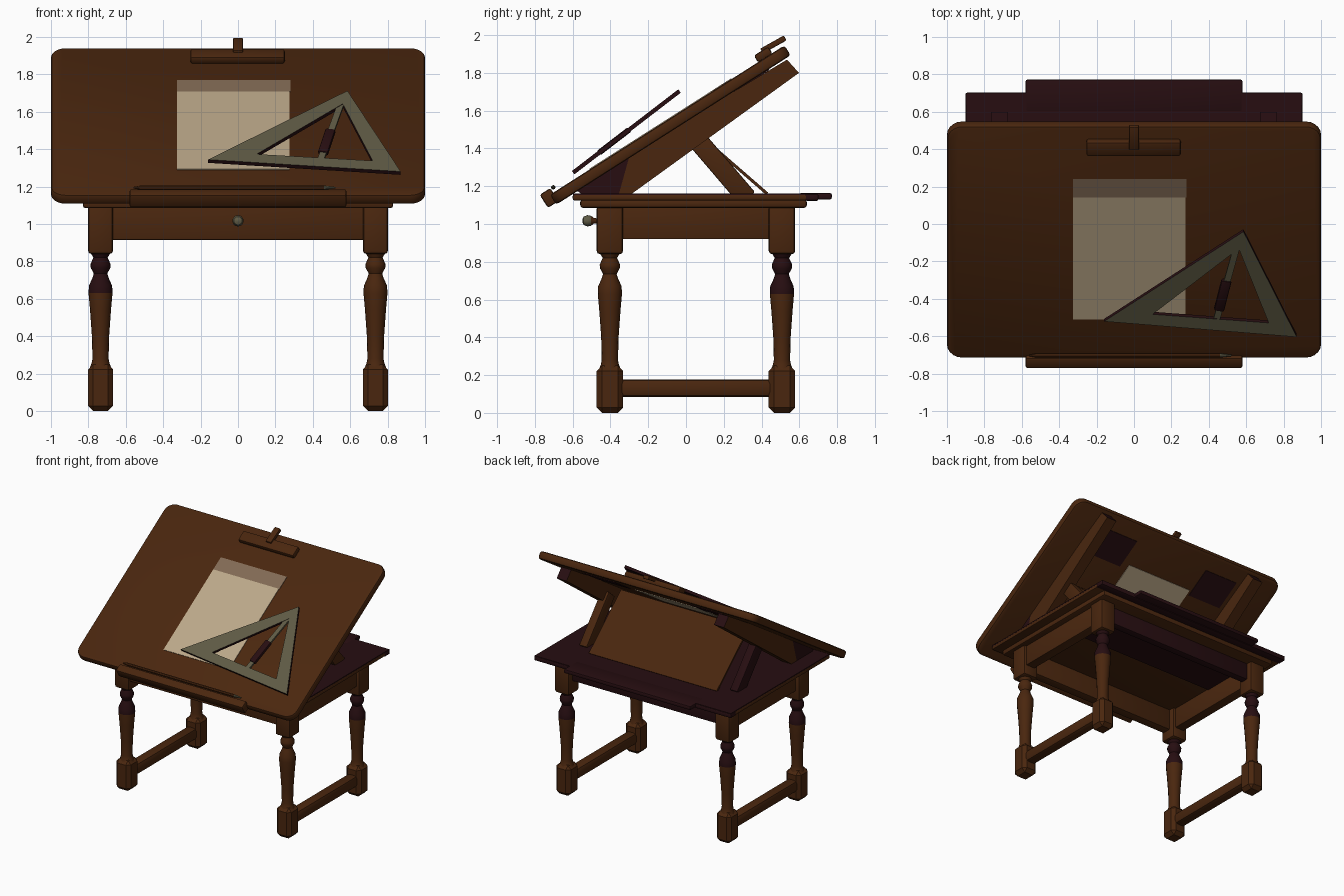
import bpy, bmesh, math
from mathutils import Matrix, Vector

cube = bpy.data.objects.get("Cube")
if cube:
    bpy.data.objects.remove(cube, do_unlink=True)


def material(name, r, g, b):
    m = bpy.data.materials.new(name)
    m.use_nodes = True
    m.diffuse_color = (r, g, b, 1)
    m.node_tree.nodes["Principled BSDF"].inputs["Base Color"].default_value = (r, g, b, 1)
    return m


WOOD = material("brown wood", 0.068, 0.0195, 0.0045)
DARK = material("dark plum wood", 0.020, 0.0042, 0.0055)
PAPER = material("cream paper", 0.50, 0.39, 0.25)
SHADE = material("tan paper band", 0.22, 0.145, 0.09)
METAL = material("grey green metal", 0.113, 0.103, 0.059)

# Frame of the tilted drawing board: x across, y up the slope, z out of the face
BOARD = Matrix.Translation((0, -0.083, 1.524)) @ Matrix.Rotation(math.radians(32.5), 4, 'X')
# Frame of the set square hovering over it
SQUARE = Matrix.Translation((0, -0.3, 1.50)) @ Matrix.Rotation(math.radians(37.5), 4, 'X')
WORLD = Matrix.Identity(4)


def finish(name, bm, mats, frame=WORLD):
    bm.transform(frame)
    bmesh.ops.recalc_face_normals(bm, faces=bm.faces)
    me = bpy.data.meshes.new(name)
    bm.to_mesh(me)
    bm.free()
    for m in mats:
        me.materials.append(m)
    ob = bpy.data.objects.new(name, me)
    bpy.context.collection.objects.link(ob)
    bpy.ops.object.select_all(action='DESELECT')
    ob.select_set(True)
    bpy.context.view_layer.objects.active = ob
    bpy.ops.object.shade_smooth_by_angle(angle=math.radians(35))
    return ob


def box(name, lo, hi, mat, bevel=0.0, frame=WORLD, segments=2):
    """Box between two corners, with softened edges."""
    lo, hi = Vector(lo), Vector(hi)
    bm = bmesh.new()
    bmesh.ops.create_cube(bm, size=1)
    bm.transform(Matrix.Translation((lo + hi) / 2) @ Matrix.Diagonal((*(hi - lo), 1)))
    if bevel:
        bmesh.ops.bevel(bm, geom=bm.edges[:], offset=bevel, segments=segments,
                        profile=0.5, affect='EDGES')
    return finish(name, bm, [mat], frame)


def beam(name, p, q, width, depth, mat, bevel=0.0):
    """Box running from p to q, its width kept along x."""
    p, q = Vector(p), Vector(q)
    z = (q - p).normalized()
    x = (Vector((1, 0, 0)) - z * z.x).normalized()
    rot = Matrix((x, z.cross(x), z)).transposed().to_4x4()
    return box(name, (-width / 2, -depth / 2, 0), (width / 2, depth / 2, (q - p).length),
               mat, bevel, Matrix.Translation(p) @ rot)


def lathe(name, profile, mats, frame, rule, steps=16):
    """Turned part from (radius, height) points around z."""
    bm = bmesh.new()
    rings = [[bm.verts.new((r * math.cos(math.tau * i / steps),
                            r * math.sin(math.tau * i / steps), h))
              for i in range(steps)] for r, h in profile]
    for a, b in zip(rings, rings[1:]):
        for i in range(steps):
            j = (i + 1) % steps
            bm.faces.new((a[i], a[j], b[j], b[i]))
    bm.faces.new(rings[0])
    bm.faces.new(rings[-1])
    for f in bm.faces:
        f.material_index = rule(f.calc_center_median())
    return finish(name, bm, mats, frame)


# Legs: chamfered foot, turned shaft, square top block
shaft = [(.062, .22), (.048, .255), (.043, .28), (.046, .40), (.056, .54), (.064, .63),
         (.062, .67), (.044, .71), (.036, .735), (.052, .765), (.054, .785), (.038, .82),
         (.05, .84), (.058, .86)]
for sx, xname in ((-1, "right"), (1, "left")):
    for y, yname in ((-0.403, "front"), (0.508, "back")):
        tag = f"{yname}_{xname}"
        at = Matrix.Translation((sx * 0.735, y, 0))
        plain = sx > 0 and y < 0
        box(f"{tag}_foot", (-.067, -.07, 0), (.067, .07, .25), WOOD, .028, at, 1)
        lathe(f"{tag}_leg", shaft, [WOOD, DARK], at,
              lambda c: int(.65 < c.z < .83 and not plain))
        box(f"{tag}_block", (-.067, -.07, .84), (.067, .07, 1.10), WOOD, .018, at)
    # Side stretcher and side apron
    x = sx * 0.735
    box(f"{xname}_stretcher", (x - .045, -.37, .085), (x + .045, .47, .178), WOOD, .025)
    box(f"{xname}_apron", (x - .035, -.36, .92), (x + .045, .46, 1.10), WOOD, .005)

# Front drawer, back apron and knob
box("drawer_front", (-.69, -.455, .915), (.69, -.38, 1.10), WOOD, .008)
box("back_apron", (-.69, .47, .95), (.69, .53, 1.10), DARK, .005)
lathe("drawer_knob", [(.012, 0), (.014, .035), (.026, .05), (.03, .07), (.022, .09), (.006, .097)],
      [WOOD, METAL], Matrix.Translation((0, -.452, 1.017)) @ Matrix.Rotation(math.pi / 2, 4, 'X'),
      lambda c: int(c.z > .05))

# Table top with moulding, dark surface and back edge, and projecting back leaf
box("table_underside", (-.72, .05, 1.077), (.72, .50, 1.086), DARK)
box("top_moulding", (-.83, -.56, 1.085), (.83, .64, 1.13), WOOD, .015)
box("table_top", (-.90, -.60, 1.125), (.90, .68, 1.156), WOOD, .01)
box("table_back_edge", (-.902, .63, 1.123), (.902, .702, 1.16), DARK, .01)
box("table_surface", (-.897, -.597, 1.154), (.897, .697, 1.162), DARK)
box("back_leaf", (-.58, .60, 1.13), (.58, .772, 1.164), DARK, .01)

# Drawing board: rounded corners first, then softened rim
bm = bmesh.new()
bmesh.ops.create_cube(bm, size=1)
bm.transform(Matrix.Diagonal((2.0, 1.472, 0.062, 1)))
corners = [e for e in bm.edges if abs(e.verts[0].co.z - e.verts[1].co.z) > .01]
bmesh.ops.bevel(bm, geom=corners, offset=.08, segments=5, profile=.5, affect='EDGES')
rim = [e for e in bm.edges if abs(e.verts[0].co.z - e.verts[1].co.z) < .001]
bmesh.ops.bevel(bm, geom=rim, offset=.016, segments=2, profile=.5, affect='EDGES')
finish("drawing_board", bm, [WOOD], BOARD)

# Rails under the board, struts beside the prop panel
rail = [(.535, 1.87), (.598, 1.80), (-.29, 1.158), (-.55, 1.158), (-.60, 1.19)]
for sx, xname in ((-1, "right"), (1, "left")):
    bm = bmesh.new()
    face = bm.faces.new([bm.verts.new((sx * .72 - .045, y, z)) for y, z in rail])
    out = bmesh.ops.extrude_face_region(bm, geom=[face])
    bmesh.ops.translate(bm, vec=(.09, 0, 0),
                        verts=[v for v in out["geom"] if isinstance(v, bmesh.types.BMVert)])
    # Dark foot of the rail and dark end grain
    bmesh.ops.bisect_plane(bm, geom=bm.verts[:] + bm.edges[:] + bm.faces[:],
                           plane_co=(0, -.33, 1.25), plane_no=(0, .9, -.25))
    for f in bm.faces:
        c = f.calc_center_median()
        f.material_index = int(c.y < -.29 or c.y > .55)
    finish(f"{xname}_rail", bm, [WOOD, DARK])
    beam(f"{xname}_strut", (sx * .69, .325, 1.135), (sx * .69, .03, 1.48), .07, .105,
         WOOD if sx > 0 else DARK, .008)
    a, b = sorted((sx * .34, sx * .64))
    box(f"{xname}_underside_patch", (a, .36, -.036), (b, .60, -.030), DARK, 0, BOARD)
beam("prop_panel", (0, .43, 1.16), (0, .01, 1.525), 1.17, .016, WOOD)

# Lower ledge with a pencil resting behind it
box("pencil_ledge", (-.58, -.782, -.022), (.58, -.715, .06), WOOD, .012, BOARD)
lathe("pencil", [(.004, -.56), (.012, -.52), (.012, .46), (.004, .52)], [WOOD, METAL],
      BOARD @ Matrix.Translation((0, -.70, .055)) @ Matrix.Rotation(math.pi / 2, 4, 'Y'),
      lambda c: int(c.z > .45), 8)

# Paper sheet with darker upper band, also showing underneath
box("paper_sheet", (-.325, -.485, .029), (.275, .288, .035), PAPER, 0, BOARD)
box("paper_band", (-.325, .288, .029), (.28, .405, .035), SHADE, 0, BOARD)
box("paper_underside", (-.32, -.05, -.036), (.275, .40, -.030), PAPER, 0, BOARD)

# Paper clip: bar and upright tab
box("clip_bar", (-.255, .57, .028), (.25, .66, .072), WOOD, .012, BOARD)
beam("clip_tab", (0, .40, 1.915), (0, .525, 1.985), .052, .03, WOOD, .006)

# Set square: triangular frame with an open centre
outer = [(-.16, -.27), (.585, .335), (.87, -.375)]
inner = [(.10, -.222), (.56, .22), (.72, -.28)]
bm = bmesh.new()
o = [bm.verts.new((x, y, .011)) for x, y in outer]
n = [bm.verts.new((x, y, .011)) for x, y in inner]
ring = [bm.faces.new((o[i], o[(i + 1) % 3], n[(i + 1) % 3], n[i])) for i in range(3)]
out = bmesh.ops.extrude_face_region(bm, geom=ring, use_keep_orig=True)
bmesh.ops.translate(bm, vec=(0, 0, -.022),
                    verts=[v for v in out["geom"] if isinstance(v, bmesh.types.BMVert)])
for f in bm.faces:
    f.material_index = int(f.calc_center_median().z < .005)
finish("set_square", bm, [METAL, DARK], SQUARE)

# Brace and grip inside the set square
top, mid, low = (SQUARE @ Vector(p) for p in ((.55, .23, 0), (.495, 0, 0), (.44, -.27, 0)))
beam("square_brace", low, top, .035, .016, METAL)
beam("square_grip", low.lerp(mid, .25), mid, .055, .03, DARK, .01)
